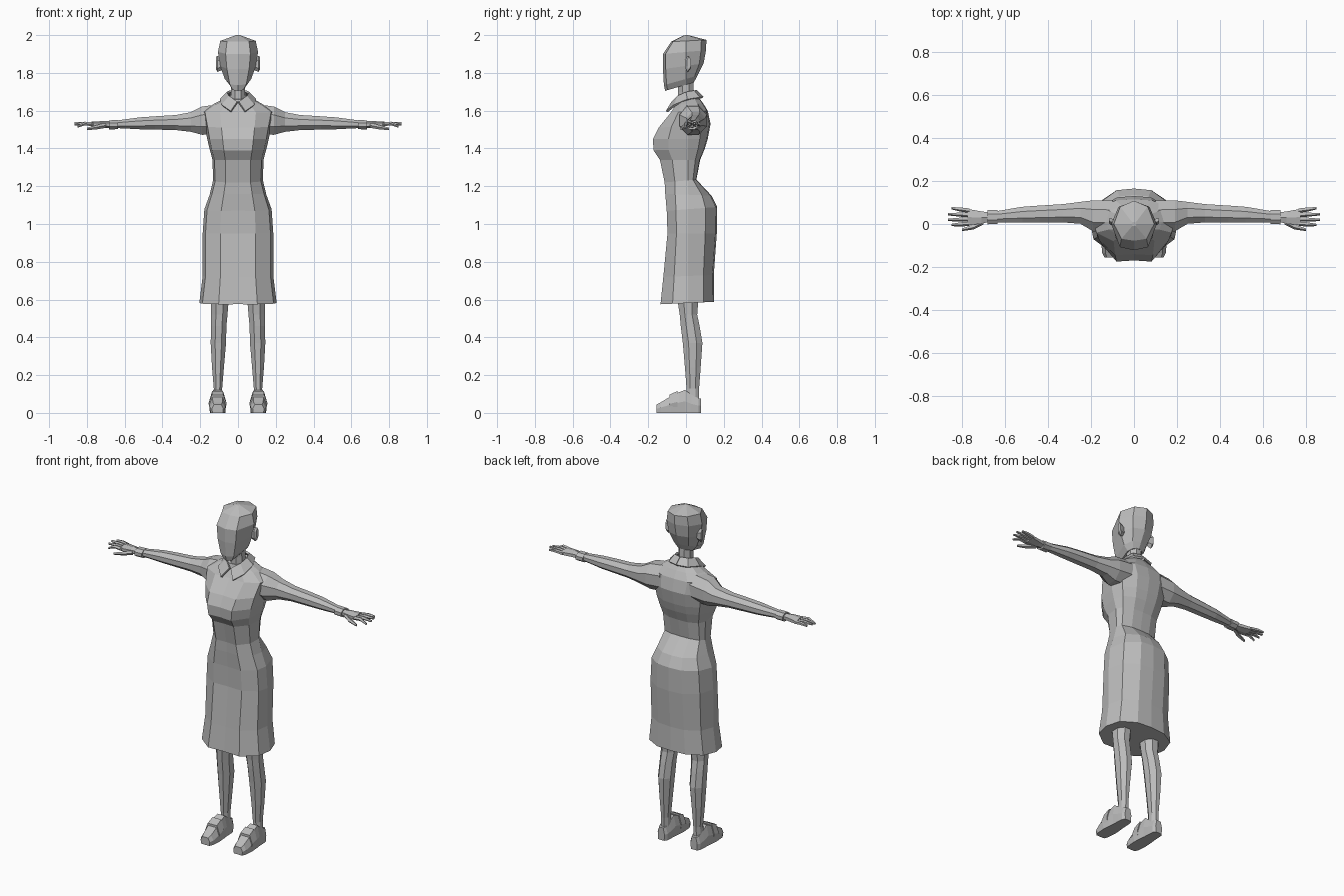
import bpy, bmesh, math
from mathutils import Vector

grey = bpy.data.materials.new("plain grey")
grey.diffuse_color = (0.5, 0.5, 0.5, 1)


def finish(name, bm, mirror=False):
    bmesh.ops.recalc_face_normals(bm, faces=bm.faces)
    me = bpy.data.meshes.new(name)
    bm.to_mesh(me)
    bm.free()
    me.materials.append(grey)
    ob = bpy.data.objects.new(name, me)
    bpy.context.collection.objects.link(ob)
    if mirror:
        m = ob.modifiers.new("mirror", 'MIRROR')
        m.use_mirror_merge = False
    return ob


def loft(name, rings, mirror=False):
    """Skin closed rings of points and cap both ends."""
    bm = bmesh.new()
    vs = [[bm.verts.new(p) for p in r] for r in rings]
    n = len(vs[0])
    for a, b in zip(vs, vs[1:]):
        for i in range(n):
            j = (i + 1) % n
            bm.faces.new((a[i], a[j], b[j], b[i]))
    bm.faces.new(vs[0])
    bm.faces.new(vs[-1])
    return finish(name, bm, mirror)


def body_ring(half, zf, zb, hx, yf, yb, ym=0.01):
    """Horizontal section from half-profile fractions, tilted from zf to zb."""
    pts = []
    full = half + [(-x, y) for x, y in half[-2:0:-1]]
    for x, f in full:
        y = ym + f * ((ym - yf) if f < 0 else (yb - ym))
        t = (y - yf) / (yb - yf)
        pts.append((x * hx, y, zf + (zb - zf) * t))
    return pts


def tube(name, stations, along, n=6, mirror=True):
    """Limb along 'x' or 'z'; station = centre x, y, z, half size a, half size b."""
    rings = []
    for x, y, z, a, b in stations:
        ring = []
        for i in range(n):
            t = 2 * math.pi * (i + 0.5) / n
            c, s = a * math.cos(t), b * math.sin(t)
            ring.append((x, y + c, z + s) if along == 'x' else (x + c, y + s, z))
        rings.append(ring)
    return loft(name, rings, mirror)


# Dress: skirt, waist, bust and shoulders
dress_half = [(0, -.97), (.5, -1), (.92, -.56), (1, 0), (.87, .6), (.45, .95), (0, 1)]
dress = [(.575, .588, .205, -.135, .148), (.72, .73, .187, -.12, .147),
         (.95, .95, .187, -.098, .163), (1.07, 1.09, .178, -.102, .165),
         (1.16, 1.15, .15, -.11, .135), (1.22, 1.235, .132, -.113, .055),
         (1.34, 1.34, .135, -.138, .075), (1.39, 1.40, .15, -.172, .10),
         (1.45, 1.45, .163, -.175, .115), (1.51, 1.53, .175, -.145, .13),
         (1.59, 1.60, .19, -.08, .115), (1.63, 1.64, .13, -.055, .09),
         (1.66, 1.685, .055, -.045, .055)]
loft("dress", [body_ring(dress_half, *r) for r in dress])

# Neck and head
tube("neck", [(0, .005, 1.64, .045, .05), (0, 0, 1.70, .04, .045),
              (0, -.005, 1.78, .042, .045)], 'z', 8, False)
head_half = [(0, -1), (.62, -.88), (1, 0), (.68, .75), (0, 1)]
head = [(1.705, 1.75, .045, -.11, .042), (1.735, 1.785, .07, -.117, .06),
        (1.82, 1.85, .095, -.122, .093), (1.90, 1.92, .106, -.122, .106),
        (1.965, 1.975, .094, -.078, .108), (1.999, 2.0, .012, -.01, .01)]
loft("head", [body_ring(head_half, *r, 0.0) for r in head])

# Ears
tube("ear", [(.085, .008, 1.845, .014, .03), (.108, .01, 1.847, .018, .042),
             (.117, .016, 1.852, .012, .034)], 'x', 6)

# Shirt collar with two pointed wings
inner = [(0, .052, 1.705), (.042, .04, 1.703), (.056, 0, 1.695),
         (.045, -.042, 1.675), (.003, -.072, 1.645)]
outer = [(0, .088, 1.67), (.06, .07, 1.667), (.092, .008, 1.657),
         (.084, -.06, 1.628), (.038, -.102, 1.595)]
bm = bmesh.new()
a = [bm.verts.new(p) for p in inner]
b = [bm.verts.new(p) for p in outer]
for i in range(4):
    bm.faces.new((a[i], a[i + 1], b[i + 1], b[i]))
collar = finish("collar", bm, True)
solid = collar.modifiers.new("thickness", 'SOLIDIFY')
solid.thickness = 0.012
solid.offset = 0

# Arms with shoulder, elbow and wrist
tube("arm", [(.10, .035, 1.555, .08, .085), (.19, .038, 1.547, .078, .081),
             (.25, .052, 1.54, .055, .056), (.33, .05, 1.537, .046, .043),
             (.44, .046, 1.535, .043, .038), (.52, .043, 1.533, .04, .034),
             (.64, .034, 1.528, .028, .022)], 'x', 8)
tube("cuff", [(.635, .033, 1.526, .036, .026), (.682, .032, 1.525, .036, .026)], 'x', 8)

# Hands
tube("palm", [(.67, .032, 1.526, .024, .018), (.71, .03, 1.527, .033, .018),
              (.775, .032, 1.527, .044, .015)], 'x', 6)
for i, (y0, y1, tip, z1) in enumerate([(.002, -.004, .85, 1.515), (.022, .02, .866, 1.527),
                                       (.043, .046, .866, 1.533), (.063, .074, .85, 1.53)]):
    tube("finger_%d" % (i + 1), [(.765, y0, 1.527, .0115, .011),
                                 (.81, (y0 + y1) / 2, 1.532, .0105, .01),
                                 (tip, y1, z1, .006, .006)], 'x', 5)
tube("thumb", [(.70, .012, 1.522, .014, .014), (.745, -.012, 1.513, .013, .012),
               (.80, -.026, 1.503, .007, .007)], 'x', 5)

# Legs
tube("leg", [(.097, .01, .60, .052, .06), (.099, .013, .52, .047, .05),
             (.102, .022, .46, .044, .054), (.104, .035, .37, .044, .056),
             (.106, .036, .24, .034, .045), (.106, .036, .13, .024, .036),
             (.107, .035, .06, .026, .036)], 'z', 8)


# Shoes: flat-soled sections running from toe to heel
def shoe_ring(y, hw, h, low=0.0, cx=.108):
    half = [(hw * .9, low), (hw, max(h * .5, low + .01)), (hw * .62, h)]
    return [(cx + x, y, z) for x, z in half] + [(cx - x, y, z) for x, z in half[::-1]]


loft("shoe", [shoe_ring(*s) for s in [(-.155, .03, .045), (-.135, .04, .055), (-.08, .045, .088),
                                      (-.035, .042, .11), (-.005, .038, .122), (.03, .036, .095),
                                      (.065, .033, .078), (.08, .022, .075)]], True)
loft("shoe_strap", [shoe_ring(-.088, .048, .096, .03), shoe_ring(-.045, .046, .116, .03)], True)
